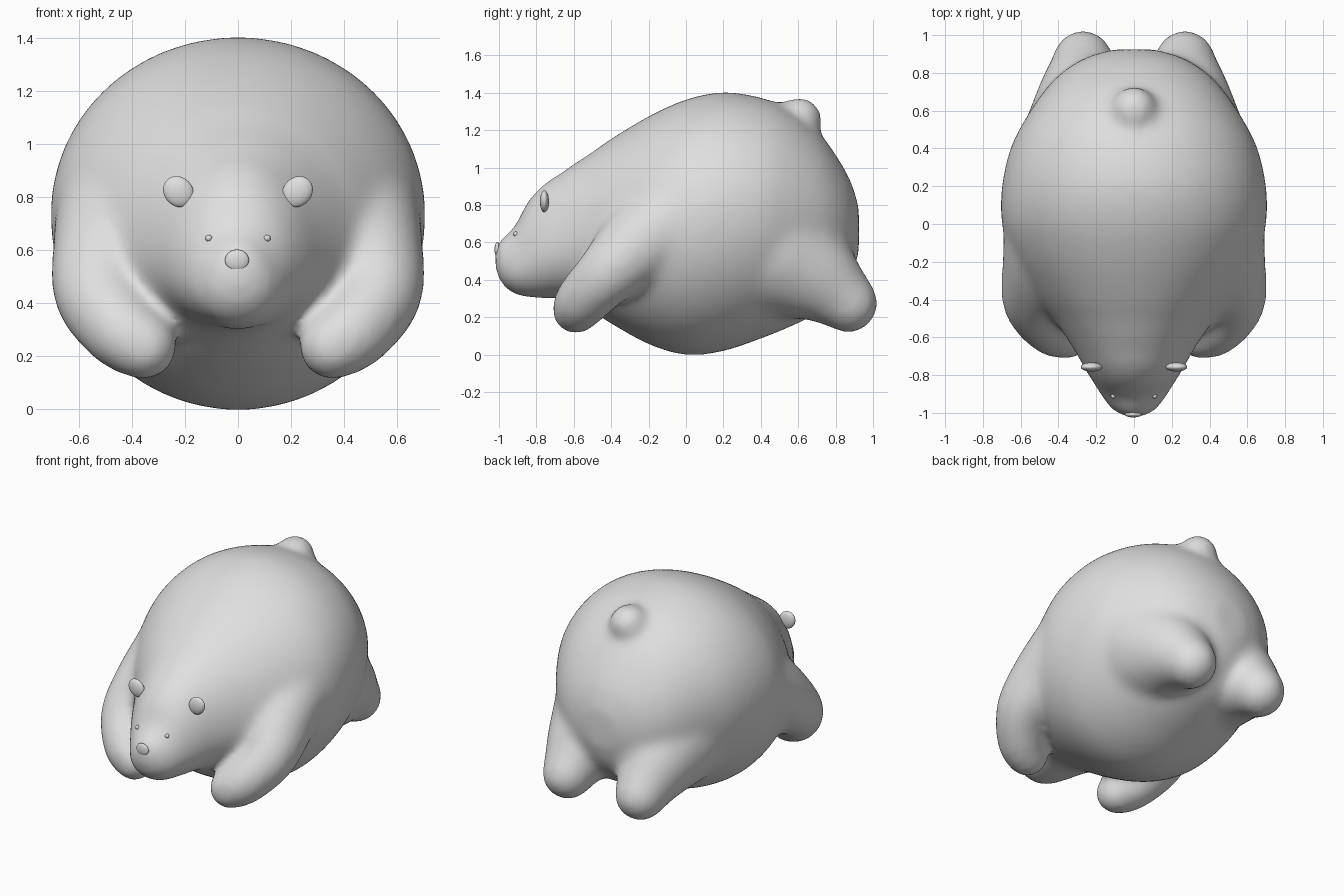
import bpy, bmesh, math
from mathutils import Vector, Matrix
from mathutils.bvhtree import BVHTree

cube = bpy.data.objects.get("Cube")
if cube:
    bpy.data.objects.remove(cube, do_unlink=True)

fur = bpy.data.materials.new("pale grey")
fur.use_nodes = True
GREY = (0.74, 0.74, 0.74, 1)
fur.diffuse_color = GREY
fur.node_tree.nodes["Principled BSDF"].inputs["Base Color"].default_value = GREY


def spline(points, steps):
    """Catmull-Rom interpolation of tuples of any length."""
    pts = [Vector(p) for p in points]
    out = []
    for i in range(len(pts) - 1):
        a, b = pts[max(i - 1, 0)], pts[i]
        c, d = pts[i + 1], pts[min(i + 2, len(pts) - 1)]
        for s in range(steps):
            t = s / steps
            out.append((b * 2 + (c - a) * t + (a * 2 - b * 5 + c * 4 - d) * t**2
                        + (b * 3 - a - c * 3 + d) * t**3) / 2)
    return out + [pts[-1]]


def make_object(name, bm):
    mesh = bpy.data.meshes.new(name)
    bm.to_mesh(mesh)
    bm.free()
    mesh.materials.append(fur)
    mesh.shade_smooth()
    obj = bpy.data.objects.new(name, mesh)
    bpy.context.scene.collection.objects.link(obj)
    return obj


def add_limb(bm, path, side):
    """Chain of spheres (x, y, z, radius) that later fuses into one limb."""
    for x, y, z, r in spline(path, 8):
        bmesh.ops.create_uvsphere(bm, u_segments=24, v_segments=16, radius=r,
                                  matrix=Matrix.Translation((side * x, y, z)))


def ellipsoid(name, centre, radii, tilt=0.0):
    bm = bmesh.new()
    m = (Matrix.Translation(centre) @ Matrix.Rotation(tilt, 4, 'Y')
         @ Matrix.Diagonal((*radii, 1)))
    bmesh.ops.create_uvsphere(bm, u_segments=32, v_segments=20, radius=1, matrix=m)
    return make_object(name, bm)


# Torso and head: rings along the length (y, bottom, top, half width)
sections = [
    (-1.02, 0.45, 0.57, 0.05), (-0.995, 0.39, 0.62, 0.105), (-0.945, 0.335, 0.655, 0.15),
    (-0.90, 0.315, 0.715, 0.18), (-0.85, 0.305, 0.815, 0.21), (-0.77, 0.30, 0.905, 0.26),
    (-0.68, 0.30, 0.965, 0.31), (-0.60, 0.285, 1.02, 0.36), (-0.50, 0.23, 1.085, 0.43),
    (-0.40, 0.165, 1.155, 0.51), (-0.20, 0.055, 1.275, 0.635), (0.0, -0.003, 1.365, 0.70),
    (0.20, 0.018, 1.404, 0.70), (0.40, 0.085, 1.375, 0.655), (0.55, 0.145, 1.315, 0.58),
    (0.70, 0.22, 1.20, 0.48), (0.80, 0.31, 1.07, 0.385), (0.88, 0.41, 0.93, 0.26),
    (0.925, 0.54, 0.79, 0.11),
]
SIDES = 56
bm = bmesh.new()
rings = []
for y, low, high, half in spline(sections, 4):
    # The head is widest low down, at the cheeks
    rise = min(max((y + 0.6) / 0.6, 0), 1)
    mid = low + (high - low) * (0.42 + 0.11 * rise)
    ring = []
    for k in range(SIDES):
        a = math.tau * k / SIDES
        up = math.sin(a)
        ring.append(bm.verts.new((half * math.cos(a), y,
                                  mid + up * (high - mid if up > 0 else mid - low))))
    rings.append(ring)
for r0, r1 in zip(rings, rings[1:]):
    for k in range(SIDES):
        n = (k + 1) % SIDES
        bm.faces.new((r0[k], r0[n], r1[n], r1[k]))
bm.faces.new(rings[0])
bm.faces.new(rings[-1])
bmesh.ops.recalc_face_normals(bm, faces=bm.faces)

# Front limbs, hind limbs and tail
arm = [(0.41, -0.02, 0.74, 0.28), (0.47, -0.22, 0.61, 0.23), (0.525, -0.41, 0.44, 0.172),
       (0.44, -0.545, 0.30, 0.15), (0.355, -0.59, 0.238, 0.13)]
leg = [(0.23, 0.45, 0.56, 0.36), (0.26, 0.66, 0.44, 0.255),
       (0.268, 0.78, 0.35, 0.195), (0.27, 0.868, 0.275, 0.16)]
tail = [(0, 0.54, 1.16, 0.14), (0, 0.605, 1.255, 0.125)]
for side in (-1, 1):
    add_limb(bm, arm, side)
    add_limb(bm, leg, side)
add_limb(bm, tail, 1)
body = make_object("body", bm)

# Fuse the parts and soften the joins
fuse = body.modifiers.new("fuse", 'REMESH')
fuse.mode = 'VOXEL'
fuse.voxel_size = 0.02
fuse.use_smooth_shade = True
soften = body.modifiers.new("soften", 'SMOOTH')
soften.factor = 0.5
soften.iterations = 36
bpy.context.view_layer.update()
deps = bpy.context.evaluated_depsgraph_get()
fused = bpy.data.meshes.new_from_object(body.evaluated_get(deps))
body.modifiers.clear()
body.data = fused
fused.materials.clear()
fused.materials.append(fur)
fused.shade_smooth()

surface = bmesh.new()
surface.from_mesh(fused)
tree = BVHTree.FromBMesh(surface)
surface.free()


def on_face(x, z):
    """Point on the front of the head."""
    return tree.ray_cast(Vector((x, -2, z)), Vector((0, 1, 0)))[0]


# Ears, eyes and nose
for side, word in ((-1, "right"), (1, "left")):
    ellipsoid(word + "_ear", (side * 0.224, -0.757, 0.82), (0.054, 0.024, 0.062), side * 0.75)
    ellipsoid(word + "_eye", on_face(side * 0.11, 0.645), (0.013, 0.013, 0.013))
ellipsoid("nose", on_face(0, 0.562) + Vector((-0.004, 0.003, 0)), (0.045, 0.015, 0.04))
